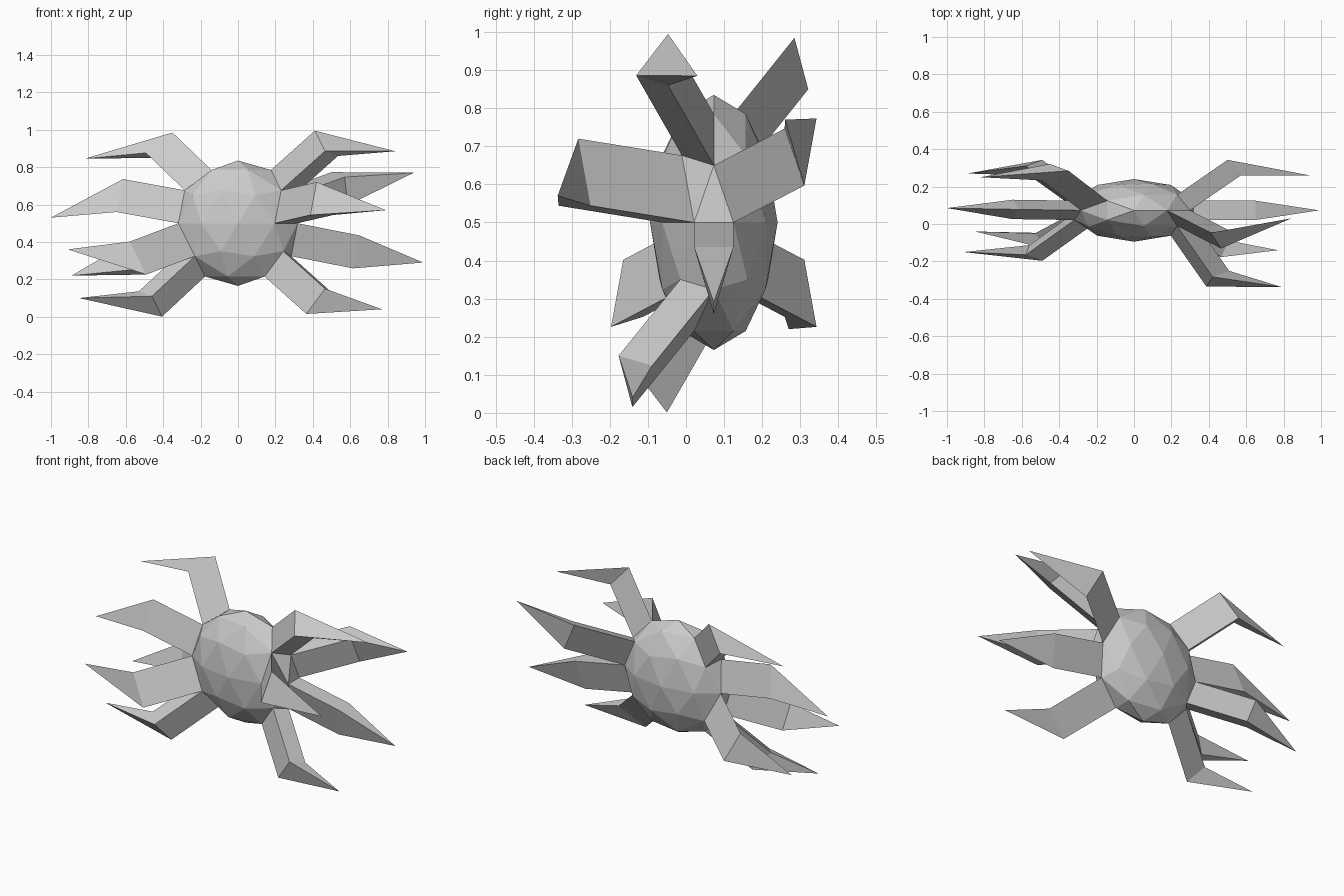
import bpy, bmesh
from mathutils import Vector

if "Cube" in bpy.data.objects:
    bpy.data.objects.remove(bpy.data.objects["Cube"])

RADIUS = 0.335
CENTRE = Vector((0, 0.073, 0.5))

grey = bpy.data.materials.new("grey")
grey.diffuse_color = (0.6, 0.6, 0.6, 1)
grey.use_nodes = True
grey.node_tree.nodes["Principled BSDF"].inputs["Base Color"].default_value = grey.diffuse_color


def finish(name, bm):
    bmesh.ops.recalc_face_normals(bm, faces=bm.faces[:])
    mesh = bpy.data.meshes.new(name)
    bm.to_mesh(mesh)
    bm.free()
    mesh.materials.append(grey)
    obj = bpy.data.objects.new(name, mesh)
    bpy.context.collection.objects.link(obj)


# legs: (name, direction of the body facet it grows from, shift to the knee, tip)
LEGS = [
    ("right_top_leg", (0.70, -0.17, 0.61), (0.235, -0.12, 0.21), (0.84, 0.03, 0.885)),
    ("right_upper_back_leg", (0.84, 0.27, 0.32), (0.27, 0.186, 0.097), (0.94, 0.26, 0.77)),
    ("right_upper_front_leg", (0.74, -0.54, 0.18), (0.19, -0.272, 0.044), (0.79, -0.337, 0.57)),
    ("right_middle_leg", (0.92, 0, -0.18), (0.33, 0, -0.065), (0.99, 0.073, 0.29)),
    ("right_bottom_leg", (0.67, -0.28, -0.61), (0.223, -0.162, -0.2), (0.77, -0.14, 0.04)),
    ("left_top_leg", (-0.67, 0.28, 0.61), (-0.208, 0.16, 0.2), (-0.82, 0.25, 0.845)),
    ("left_middle_leg", (-0.92, 0, 0.18), (-0.33, 0.005, 0.06), (-1.0, 0.085, 0.53)),
    ("left_lower_front_leg", (-0.84, -0.27, -0.32), (-0.26, -0.186, -0.098), (-0.91, -0.15, 0.36)),
    ("left_lower_back_leg", (-0.84, 0.27, -0.32), (-0.26, 0.186, -0.098), (-0.89, 0.27, 0.22)),
    ("left_bottom_leg", (-0.70, -0.17, -0.61), (-0.23, -0.123, -0.214), (-0.85, -0.04, 0.10)),
]

# faceted body ball; each leg replaces one facet
body = bmesh.new()
bmesh.ops.create_icosphere(body, subdivisions=2, radius=1)
facets = [min(body.faces, key=lambda f: (f.calc_center_median() - Vector(d)).length)
          for _, d, _, _ in LEGS]

# flatten front to back and move into place
for v in body.verts:
    v.co = CENTRE + Vector((v.co.x, v.co.y * 0.5, v.co.z)) * RADIUS

# three-sided legs: a straight prism to the knee, then a spike
for (name, _, shift, tip), facet in zip(LEGS, facets):
    bm = bmesh.new()
    base = [bm.verts.new(v.co) for v in facet.verts]
    knee = [bm.verts.new(v.co + Vector(shift)) for v in facet.verts]
    point = bm.verts.new(tip)
    for i in range(3):
        j = (i + 1) % 3
        bm.faces.new((base[i], base[j], knee[j], knee[i]))
        bm.faces.new((knee[i], knee[j], point))
    finish(name, bm)

bmesh.ops.delete(body, geom=facets, context='FACES_ONLY')
finish("body", body)
